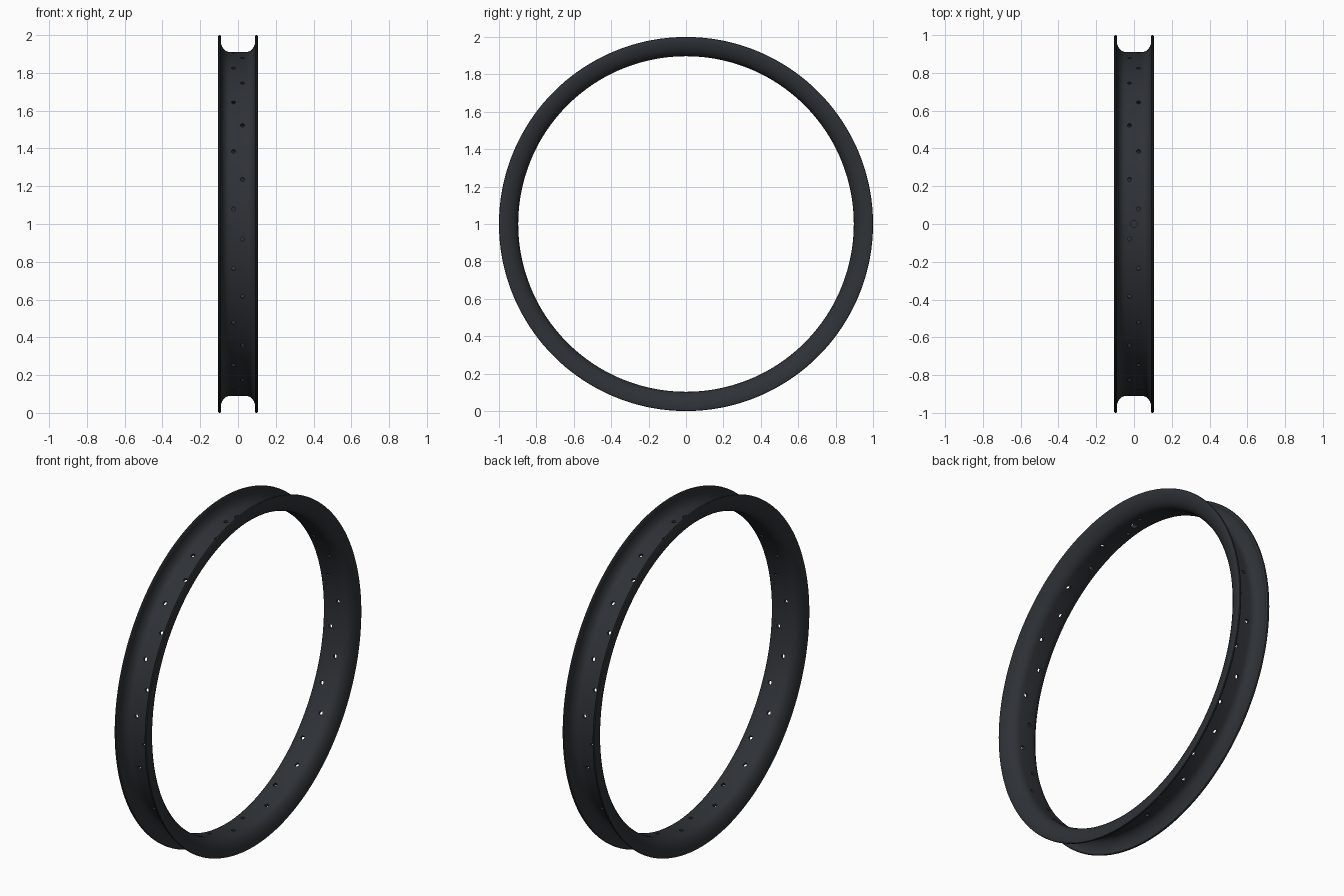
import bpy, bmesh
from math import sin, cos, pi, radians
from mathutils import Matrix, Vector

if "Cube" in bpy.data.objects:
    bpy.data.objects.remove(bpy.data.objects["Cube"])

SEGMENTS = 180
CENTRE = Vector((0, 0, 1))

# Half cross-section (x, radius): inner skin, rounded lip with inward hook, tyre channel
half = [(0.040, 0.897), (0.056, 0.899), (0.071, 0.906), (0.084, 0.918),
        (0.094, 0.934), (0.101, 0.953), (0.104, 0.972), (0.105, 0.993),
        (0.103, 0.998), (0.098, 1.000), (0.092, 0.998), (0.089, 0.993),
        (0.089, 0.987), (0.092, 0.982), (0.093, 0.972), (0.090, 0.955),
        (0.084, 0.938), (0.075, 0.925), (0.064, 0.916), (0.053, 0.912),
        (0.040, 0.911)]
profile = half + [(-x, r) for x, r in reversed(half)]


def new_object(name, bm):
    mesh = bpy.data.meshes.new(name)
    bm.to_mesh(mesh)
    bm.free()
    obj = bpy.data.objects.new(name, mesh)
    bpy.context.collection.objects.link(obj)
    return obj


# Rim: sweep the closed profile around the x axis
bm = bmesh.new()
rings = []
for i in range(SEGMENTS):
    a = 2 * pi * i / SEGMENTS
    rings.append([bm.verts.new(CENTRE + Vector((x, -r * cos(a), r * sin(a))))
                  for x, r in profile])
n = len(profile)
for i in range(SEGMENTS):
    a, b = rings[i], rings[(i + 1) % SEGMENTS]
    for j in range(n):
        k = (j + 1) % n
        bm.faces.new((a[j], a[k], b[k], b[j]))
bmesh.ops.recalc_face_normals(bm, faces=bm.faces)
rim = new_object("wheel_rim", bm)

# Cutters: 36 staggered spoke holes and one larger valve hole at the top
bm = bmesh.new()


def add_hole(angle, x, radius):
    d = Vector((0, -cos(angle), sin(angle)))
    rot = d.to_track_quat('Z', 'Y').to_matrix().to_4x4()
    bmesh.ops.create_cone(bm, cap_ends=True, segments=16, radius1=radius,
                          radius2=radius, depth=0.08,
                          matrix=Matrix.Translation(CENTRE + d * 0.904 + Vector((x, 0, 0))) @ rot)


for k in range(36):
    add_hole(radians(5 + 10 * k), 0.024 if k % 2 else -0.024, 0.011)
add_hole(radians(90), 0, 0.019)
cutter = new_object("hole_cutter", bm)

mod = rim.modifiers.new("holes", 'BOOLEAN')
mod.operation = 'DIFFERENCE'
mod.solver = 'EXACT'
mod.object = cutter

# Apply the cut, then drop the helper
bpy.context.view_layer.objects.active = rim
rim.select_set(True)
cutter.select_set(False)
bpy.ops.object.modifier_apply(modifier=mod.name)
bpy.data.objects.remove(cutter)

# Dark finish and smooth shading
mat = bpy.data.materials.new("dark_metal")
mat.diffuse_color = (0.027, 0.031, 0.037, 1)
mat.use_nodes = True
mat.node_tree.nodes["Principled BSDF"].inputs["Base Color"].default_value = mat.diffuse_color
rim.data.materials.clear()
rim.data.materials.append(mat)
bpy.ops.object.shade_smooth_by_angle(angle=radians(40))
